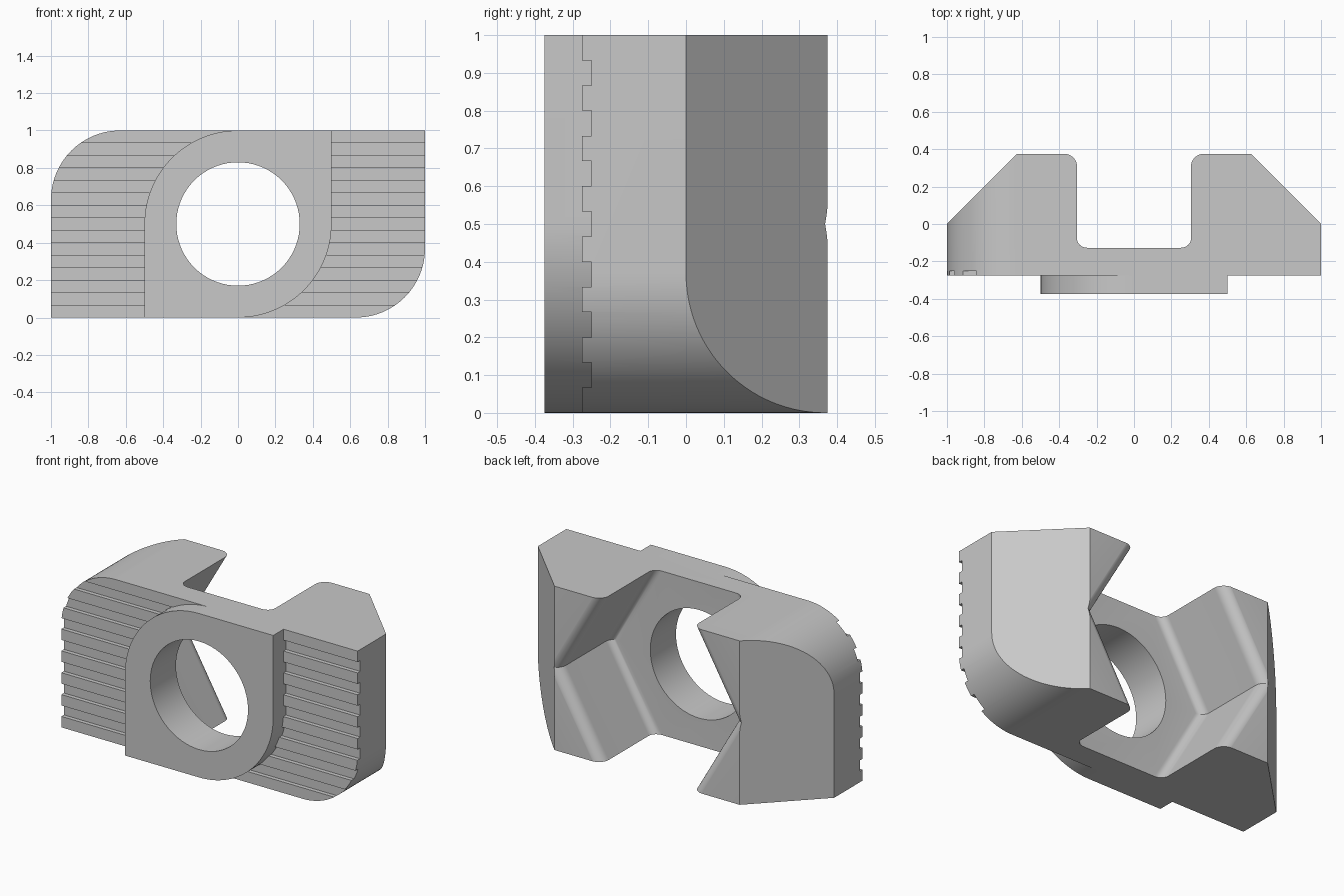
import bpy, bmesh, math

if "Cube" in bpy.data.objects:
    bpy.data.objects.remove(bpy.data.objects["Cube"])

grey = bpy.data.materials.new("plain grey")
grey.diffuse_color = (0.58, 0.58, 0.58, 1)
grey.use_nodes = True
grey.node_tree.nodes["Principled BSDF"].inputs["Base Color"].default_value = grey.diffuse_color


def loft(name, rings):
    """Solid through a list of matching point rings, capped at both ends."""
    bm = bmesh.new()
    loops = [[bm.verts.new(p) for p in ring] for ring in rings]
    n = len(loops[0])
    for a, b in zip(loops, loops[1:]):
        for i in range(n):
            j = (i + 1) % n
            bm.faces.new((a[i], a[j], b[j], b[i]))
    bm.faces.new(loops[0])
    bm.faces.new(loops[-1])
    bmesh.ops.recalc_face_normals(bm, faces=bm.faces)
    mesh = bpy.data.meshes.new(name)
    bm.to_mesh(mesh)
    bm.free()
    mesh.materials.append(grey)
    obj = bpy.data.objects.new(name, mesh)
    bpy.context.collection.objects.link(obj)
    return obj


def prism_y(name, pts, y0, y1):
    return loft(name, [[(x, y, z) for x, z in pts] for y in (y0, y1)])


def combine(target, tool, operation):
    """Apply a boolean and remove the tool."""
    mod = target.modifiers.new("cut", 'BOOLEAN')
    mod.operation, mod.object, mod.solver = operation, tool, 'EXACT'
    bpy.context.view_layer.objects.active = target
    bpy.ops.object.modifier_apply(modifier=mod.name)
    bpy.data.objects.remove(tool)


def arc(cx, cy, rx, ry, a0, a1, n):
    return [(cx + rx * math.cos(math.radians(a0 + (a1 - a0) * i / n)),
             cy + ry * math.sin(math.radians(a0 + (a1 - a0) * i / n)))
            for i in range(n + 1)]


def leaf(half, r):
    """Front outline with two opposite rounded corners."""
    return ([(-half, 0)] + arc(half - r, r, r, r, -90, 0, 28)
            + [(half, 1)] + arc(-half + r, 1 - r, r, r, 90, 180, 28))


# Winged body with sloping back corners
body = prism_y("clamp_body", leaf(1, 0.37), -0.275, 0.375)
plan = [(-1.1, -0.5), (1.1, -0.5), (1.1, -0.1), (0.5, 0.5), (-0.5, 0.5), (-1.1, -0.1)]
combine(body, loft("plan", [[(x, y, z) for x, y in plan] for z in (-0.2, 1.2)]), 'INTERSECT')

# Horizontal grip grooves on the front
for i in range(1, 15, 2):
    z0, z1 = i / 15, (i + 1) / 15
    strip = [(-1.2, z0), (1.2, z0), (1.2, z1), (-1.2, z1)]
    combine(body, prism_y("groove", strip, -0.4, -0.25), 'DIFFERENCE')

# Raised front plate
combine(body, prism_y("front_plate", leaf(0.5, 0.4999), -0.375, -0.2), 'UNION')

# Hexagonal nut pocket with rounded floor and rim
side = (arc(0.25, -0.077, 0.055, 0.05, -90, 0, 8)
        + arc(0.375, 0.309, 0.07, 0.0665, 180, 90, 10) + [(0.375, 0.6)])
rings = []
for z in (-0.1, 0.5, 1.1):
    shift = (0.5 - abs(z - 0.5)) * math.tan(math.radians(30))
    right = [(x + shift, y, z) for x, y in side]
    rings.append(right + [(-x, y, z) for x, y, z in reversed(right)])
combine(body, loft("pocket", rings), 'DIFFERENCE')

# Round bolt hole
circle = arc(0, 0.5, 0.33, 0.33, 0, 360, 72)[:-1]
combine(body, prism_y("bolt_hole", circle, -0.6, 0.6), 'DIFFERENCE')

# Smooth curved faces, keep hard edges
bpy.ops.object.select_all(action='DESELECT')
body.select_set(True)
bpy.context.view_layer.objects.active = body
bpy.ops.object.shade_smooth_by_angle(angle=math.radians(25))
